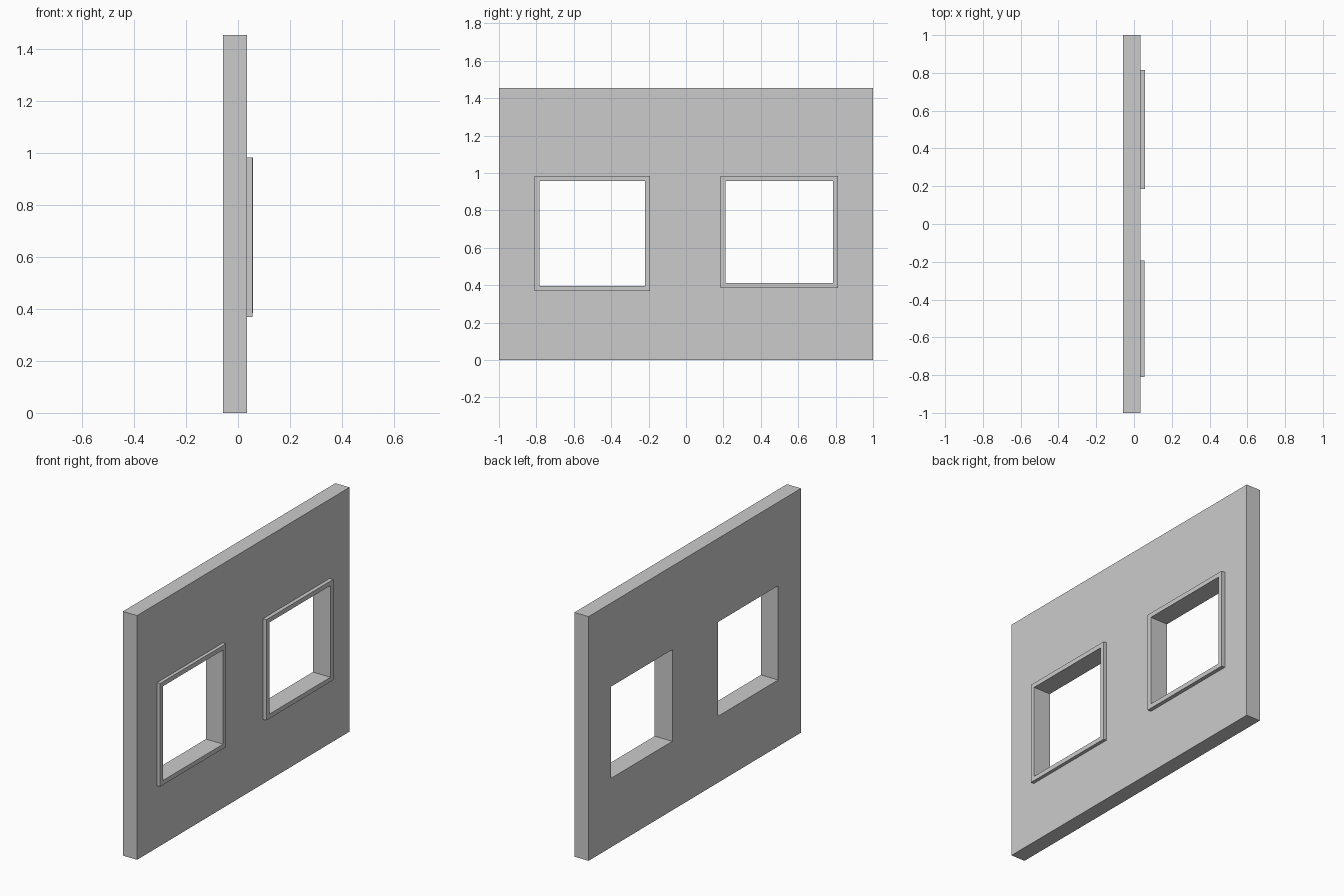
import bpy, bmesh
from mathutils import Matrix

if "Cube" in bpy.data.objects:
    bpy.data.objects.remove(bpy.data.objects["Cube"])

WALL_BACK, WALL_FRONT = -0.058, 0.035
TRIM = 0.027

# Local x, y, z of each flat profile become world y, z, x
TO_WALL = Matrix(((0, 0, 1, 0), (1, 0, 0, 0), (0, 1, 0, 0), (0, 0, 0, 1)))


def panel(name, rects, x0, x1):
    """Extruded rectangle (y0, z0, y1, z1); further rectangles become openings."""
    curve = bpy.data.curves.new(name + "_profile", 'CURVE')
    curve.dimensions = '2D'
    curve.fill_mode = 'BOTH'
    curve.extrude = (x1 - x0) / 2
    for y0, z0, y1, z1 in rects:
        s = curve.splines.new('POLY')
        s.points.add(3)
        for p, (y, z) in zip(s.points, ((y0, z0), (y1, z0), (y1, z1), (y0, z1))):
            p.co = (y, z, 0, 1)
        s.use_cyclic_u = True
    helper = bpy.data.objects.new(name + "_profile", curve)
    bpy.context.collection.objects.link(helper)
    deps = bpy.context.evaluated_depsgraph_get()
    mesh = bpy.data.meshes.new_from_object(helper.evaluated_get(deps))
    bpy.data.objects.remove(helper)

    # Weld caps to sides and stand the panel upright
    bm = bmesh.new()
    bm.from_mesh(mesh)
    bmesh.ops.remove_doubles(bm, verts=bm.verts, dist=1e-5)
    bm.transform(Matrix.Translation(((x0 + x1) / 2, 0, 0)) @ TO_WALL)
    bmesh.ops.recalc_face_normals(bm, faces=bm.faces)
    for f in bm.faces:
        f.smooth = False
    bm.to_mesh(mesh)
    bm.free()
    mesh.name = name
    obj = bpy.data.objects.new(name, mesh)
    bpy.context.collection.objects.link(obj)
    return obj


# Window openings (y0, z0, y1, z1) and front of their trim
windows = {
    "left_window_trim": ((-0.784, 0.396, -0.219, 0.957), 0.055),
    "right_window_trim": ((0.212, 0.411, 0.787, 0.957), 0.058),
}

# Wall with both openings
panel("wall", [(-1, 0, 1, 1.455)] + [w[0] for w in windows.values()],
      WALL_BACK, WALL_FRONT)

# Raised trim around each opening
for name, (hole, front) in windows.items():
    y0, z0, y1, z1 = hole
    outer = (y0 - TRIM, z0 - TRIM, y1 + TRIM, z1 + TRIM)
    panel(name, [outer, hole], WALL_FRONT, front)
